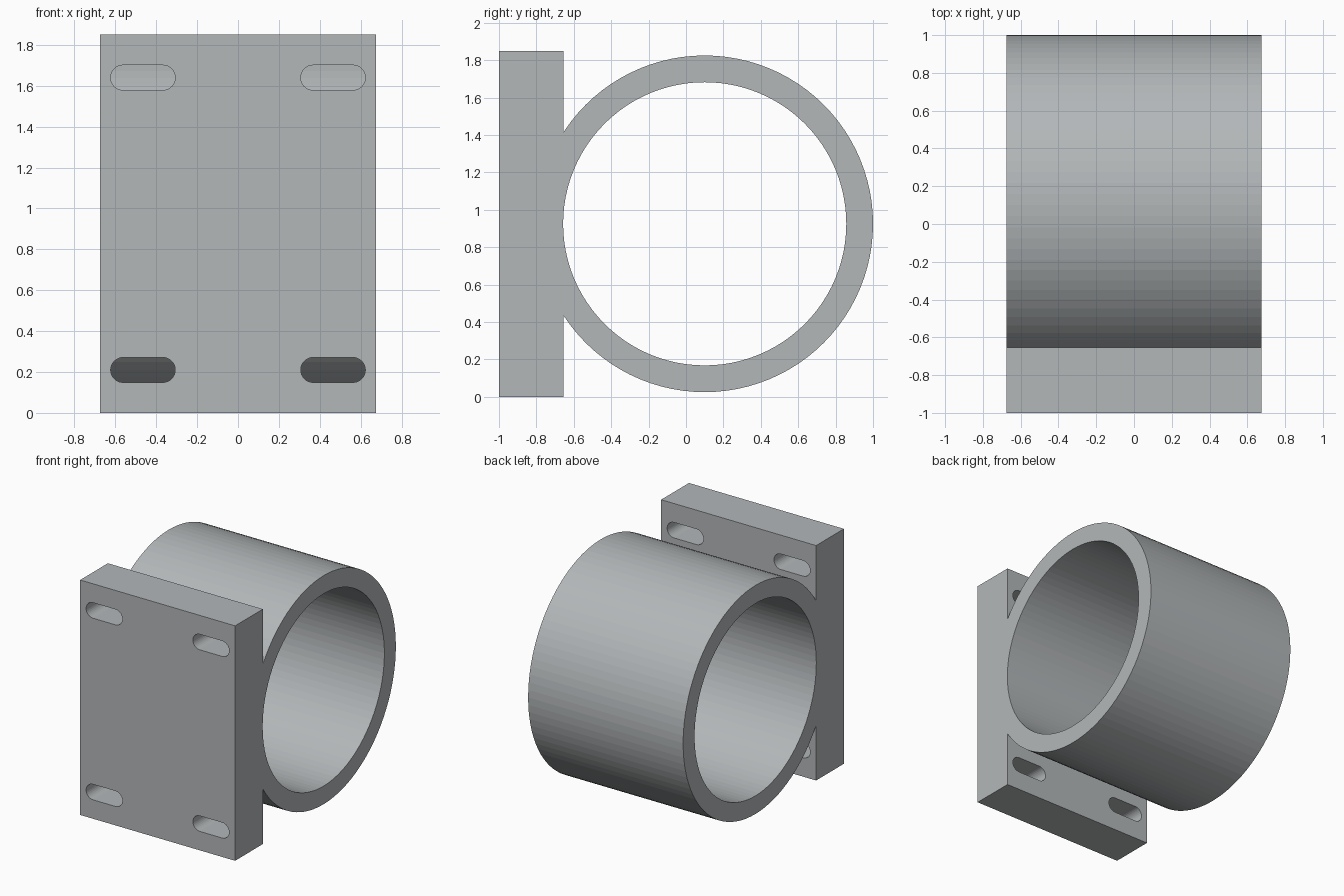
import bpy, bmesh, math
from mathutils import Vector

cube = bpy.data.objects.get("Cube")
if cube:
    bpy.data.objects.remove(cube, do_unlink=True)

HALF_WIDTH, HEIGHT = 0.675, 1.85
PLATE_FRONT, PLATE_BACK = -1.0, -0.655
RING_Y, RING_Z = 0.1, HEIGHT / 2
OUTER, INNER, SIDES = 0.9, 0.757, 96

steel = bpy.data.materials.new("light grey steel")
steel.use_nodes = True
colour = (0.45, 0.475, 0.485, 1)
steel.diffuse_color = colour
steel.node_tree.nodes["Principled BSDF"].inputs["Base Color"].default_value = colour


def arc(cx, cy, radius, start, end, steps):
    return [(cx + radius * math.cos(a), cy + radius * math.sin(a))
            for a in (start + (end - start) * i / steps for i in range(steps + 1))]


def prism(name, points, place, direction):
    """Extrude a flat outline; place maps each outline point to 3D."""
    bm = bmesh.new()
    face = bm.faces.new([bm.verts.new(place(p)) for p in points])
    out = bmesh.ops.extrude_face_region(bm, geom=[face])
    moved = [g for g in out["geom"] if isinstance(g, bmesh.types.BMVert)]
    bmesh.ops.translate(bm, verts=moved, vec=Vector(direction))
    bmesh.ops.recalc_face_normals(bm, faces=bm.faces)
    mesh = bpy.data.meshes.new(name)
    bm.to_mesh(mesh)
    bm.free()
    mesh.materials.append(steel)
    obj = bpy.data.objects.new(name, mesh)
    bpy.context.collection.objects.link(obj)
    return obj


def cut(target, cutter):
    bpy.context.view_layer.objects.active = target
    mod = target.modifiers.new("cut", 'BOOLEAN')
    mod.operation = 'DIFFERENCE'
    mod.solver = 'EXACT'
    mod.object = cutter
    bpy.ops.object.modifier_apply(modifier=mod.name)
    bpy.data.objects.remove(cutter, do_unlink=True)


# Mounting plate and ring share one side outline
meet = math.acos((PLATE_BACK - RING_Y) / OUTER)
step = 2 * math.pi / SIDES
last = int(meet / step)
ring = arc(RING_Y, RING_Z, OUTER, -last * step, last * step, 2 * last)
rise = OUTER * math.sin(meet)
outline = [(PLATE_FRONT, 0), (PLATE_BACK, 0), (PLATE_BACK, RING_Z - rise), *ring,
           (PLATE_BACK, RING_Z + rise), (PLATE_BACK, HEIGHT), (PLATE_FRONT, HEIGHT)]
bracket = prism("pipe_bracket", outline,
                lambda p: (-HALF_WIDTH, p[0], p[1]), (2 * HALF_WIDTH, 0, 0))

# Round bore through the ring
bore = arc(RING_Y, RING_Z, INNER, 0, 2 * math.pi, SIDES)[:-1]
cut(bracket, prism("bore_cutter", bore, lambda p: (-1, p[0], p[1]), (2, 0, 0)))

# Four rounded bolt slots through the plate
SLOT_X, SLOT_REACH, SLOT_RADIUS = 0.465, 0.097, 0.061
for side in (-1, 1):
    for z in (0.21, HEIGHT - 0.21):
        x = side * SLOT_X
        slot = (arc(x + SLOT_REACH, z, SLOT_RADIUS, -math.pi / 2, math.pi / 2, 16)
                + arc(x - SLOT_REACH, z, SLOT_RADIUS, math.pi / 2, 1.5 * math.pi, 16))
        cut(bracket, prism("slot_cutter", slot,
                           lambda p: (p[0], PLATE_FRONT - 0.1, p[1]), (0, 0.5, 0)))
